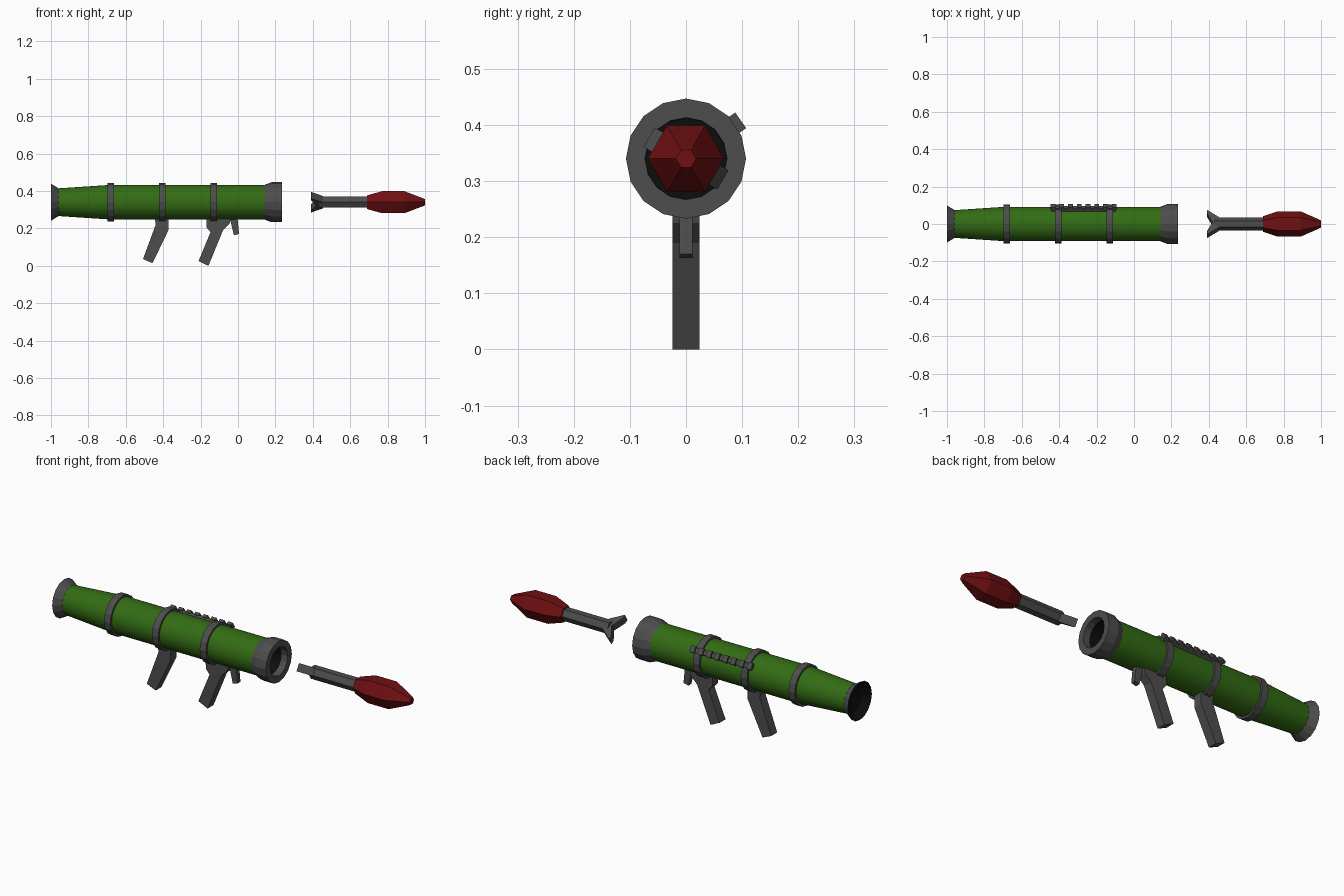
import bpy, bmesh
from math import cos, sin, pi, radians
from mathutils import Matrix, Vector

if "Cube" in bpy.data.objects:
    bpy.data.objects.remove(bpy.data.objects["Cube"])

AXIS_Z = 0.34


def material(name, rgb):
    m = bpy.data.materials.new(name)
    m.use_nodes = True
    m.diffuse_color = (*rgb, 1)
    bsdf = m.node_tree.nodes["Principled BSDF"]
    bsdf.inputs["Base Color"].default_value = (*rgb, 1)
    bsdf.inputs["Roughness"].default_value = 0.8
    return m


GREEN = material("olive green", (0.033, 0.15, 0.007))
GREY = material("dark grey", (0.075, 0.075, 0.075))
RED = material("deep red", (0.16, 0.005, 0.006))
BLACK = material("bore black", (0.004, 0.004, 0.004))


def finish(name, bm, mats, smooth=False):
    bmesh.ops.recalc_face_normals(bm, faces=bm.faces)
    for f in bm.faces:
        f.smooth = smooth
    mesh = bpy.data.meshes.new(name)
    bm.to_mesh(mesh)
    bm.free()
    for m in mats:
        mesh.materials.append(m)
    obj = bpy.data.objects.new(name, mesh)
    bpy.context.scene.collection.objects.link(obj)
    return obj


def lathe(name, profile, sides, mats, dark=(), closed=False, smooth=False):
    """Spin (x, radius) points about the barrel axis; dark lists segments in mats[1]."""
    bm = bmesh.new()
    rings = []
    for x, r in profile:
        n = sides if r else 1
        rings.append([bm.verts.new((x, r * cos(2 * pi * i / sides),
                                    AXIS_Z + r * sin(2 * pi * i / sides))) for i in range(n)])
    pairs = list(zip(rings, rings[1:]))
    if closed:
        pairs.append((rings[-1], rings[0]))
    for s, (a, b) in enumerate(pairs):
        for i in range(sides):
            j = (i + 1) % sides
            quad = [a[i % len(a)], a[j % len(a)], b[j % len(b)], b[i % len(b)]]
            f = bm.faces.new(list(dict.fromkeys(quad)))
            f.material_index = int(s in dark)
    return finish(name, bm, mats, smooth)


def plate(name, outline, half_width, mat, turn=None):
    """Extrude an (x, z) outline sideways, optionally turned about the barrel axis."""
    bm = bmesh.new()
    face = bm.faces.new([bm.verts.new((x, -half_width, z)) for x, z in outline])
    ext = bmesh.ops.extrude_face_region(bm, geom=[face])
    new = [v for v in ext["geom"] if isinstance(v, bmesh.types.BMVert)]
    bmesh.ops.translate(bm, verts=new, vec=(0, 2 * half_width, 0))
    if turn is not None:
        m = Matrix.Translation((0, 0, AXIS_Z)) @ Matrix.Rotation(turn, 4, "X")
        bmesh.ops.transform(bm, matrix=m, verts=bm.verts)
    return finish(name, bm, [mat])


def box_outline(x0, x1, z0, z1):
    return [(x0, z0), (x1, z0), (x1, z1), (x0, z1)]


# Launcher tube with tapered rear
lathe("launch_tube", [(-0.96, 0.074), (-0.69, 0.092), (0.15, 0.092)], 48, [GREEN], smooth=True)

# Rear flare with dark funnel
lathe("rear_flare", [(-0.94, 0), (-0.957, 0.073), (-1.0, 0.099), (-0.965, 0.07), (-0.945, 0)],
      16, [GREY, BLACK], dark=(2, 3))

# Muzzle collar and bore
lathe("muzzle", [(0.14, 0.092), (0.18, 0.107), (0.235, 0.107), (0.235, 0.073), (0.2, 0.073),
                 (0.0, 0.072), (0.0, 0)], 16, [GREY, BLACK], dark=(4, 5))

# Clamp bands
for label, x in (("rear", -0.68), ("middle", -0.405), ("front", -0.13)):
    a, b = x - 0.018, x + 0.018
    lathe(label + "_band", [(a, 0.088), (a, 0.104), (b, 0.104), (b, 0.088)], 16, [GREY], closed=True)

# Accessory rail on the upper left side
rail_turn = radians(35 - 90)
plate("rail_base", box_outline(-0.44, -0.10, 0.088, 0.109), 0.012, GREY, rail_turn)
for i in range(8):
    x = -0.433 + i * 0.0468
    plate("rail_tooth_%d" % (i + 1), box_outline(x - 0.013, x + 0.013, 0.104, 0.119),
          0.017, GREY, rail_turn)

# Grips and trigger
plate("rear_grip", [(-0.447, 0.265), (-0.372, 0.265), (-0.372, 0.19), (-0.457, 0.014),
                    (-0.508, 0.036), (-0.44, 0.22)], 0.024, GREY)
plate("front_grip", [(-0.17, 0.265), (-0.035, 0.265), (-0.045, 0.225), (-0.08, 0.19),
                     (-0.158, 0.0), (-0.211, 0.025), (-0.147, 0.18), (-0.168, 0.205)], 0.024, GREY)
plate("trigger", [(-0.045, 0.26), (-0.003, 0.26), (0.006, 0.17), (-0.022, 0.163)], 0.012, GREY)

# Rocket: motor tube, warhead, and tail fins
lathe("rocket_motor", [(0.43, 0), (0.43, 0.034), (0.7, 0.034), (0.7, 0)], 6, [GREY])
lathe("rocket_warhead", [(0.69, 0), (0.69, 0.042), (0.77, 0.068), (0.89, 0.068),
                         (0.99, 0.024), (1.0, 0.018), (1.0, 0)], 6, [RED])
upper = [(0.39, 0.055), (0.39, 0.076), (0.455, 0.031)]
lower = [(x, -r) for x, r in reversed(upper)]
plate("rocket_tail_fins", [(0.42, 0.0)] + upper + lower, 0.02, GREY, radians(60))
